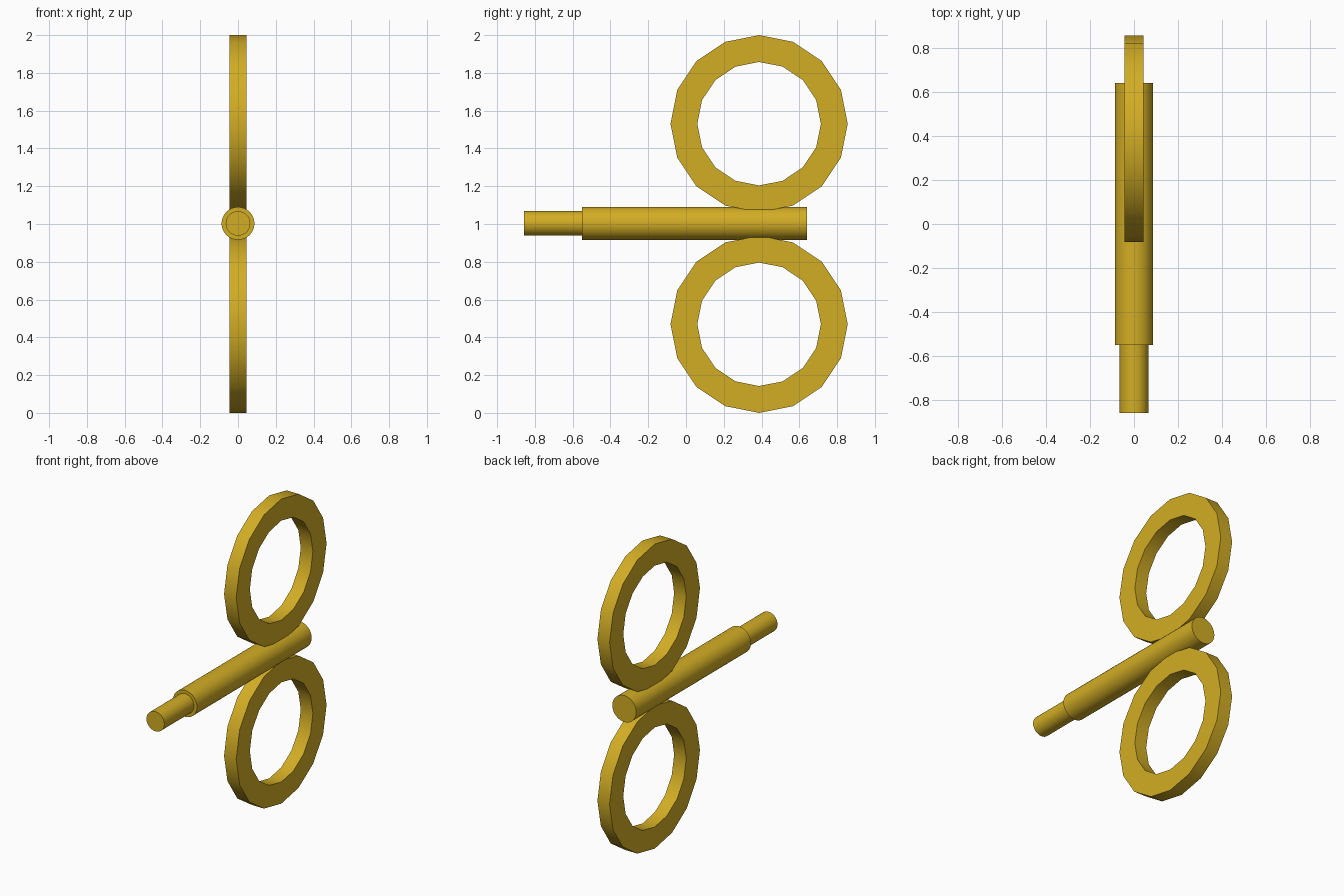
import bpy, bmesh, math
from mathutils import Matrix

if "Cube" in bpy.data.objects:
    bpy.data.objects.remove(bpy.data.objects["Cube"])

gold = bpy.data.materials.new("gold")
gold.diffuse_color = (0.65, 0.42, 0.018, 1)
gold.use_nodes = True
gold.node_tree.nodes["Principled BSDF"].inputs["Base Color"].default_value = gold.diffuse_color


def finish(bm, name):
    bmesh.ops.recalc_face_normals(bm, faces=bm.faces)
    mesh = bpy.data.meshes.new(name)
    bm.to_mesh(mesh)
    bm.free()
    mesh.materials.append(gold)
    obj = bpy.data.objects.new(name, mesh)
    bpy.context.collection.objects.link(obj)
    bpy.ops.object.select_all(action='DESELECT')
    obj.select_set(True)
    bpy.context.view_layer.objects.active = obj
    bpy.ops.object.shade_smooth_by_angle(angle=math.radians(30))
    return obj


def rod(name, y0, y1, radius, z):
    """Round rod lying along y."""
    bm = bmesh.new()
    place = Matrix.Translation((0, (y0 + y1) / 2, z)) @ Matrix.Rotation(math.pi / 2, 4, 'X')
    bmesh.ops.create_cone(bm, cap_ends=True, segments=32, radius1=radius,
                          radius2=radius, depth=y1 - y0, matrix=place)
    return finish(bm, name)


def ring(name, y, z, outer, inner, half, sides=16):
    """Flat faceted ring standing in the yz plane."""
    bm = bmesh.new()
    profile = [(half, outer), (half, inner), (-half, inner), (-half, outer)]
    loops = []
    for i in range(sides):
        a = 2 * math.pi * i / sides
        loops.append([bm.verts.new((x, y + r * math.cos(a), z + r * math.sin(a)))
                      for x, r in profile])
    for i in range(sides):
        a, b = loops[i], loops[(i + 1) % sides]
        for j in range(4):
            k = (j + 1) % 4
            bm.faces.new((a[j], a[k], b[k], b[j]))
    return finish(bm, name)


# Stepped shaft: thick sleeve and thin tip
rod("shaft_sleeve", -0.55, 0.64, 0.087, 1.003)
rod("shaft_tip", -0.857, -0.54, 0.065, 1.003)

# Upper and lower finger rings
for name, z in (("upper_ring", 1.531), ("lower_ring", 0.469)):
    ring(name, 0.387, z, 0.469, 0.327, 0.044)
